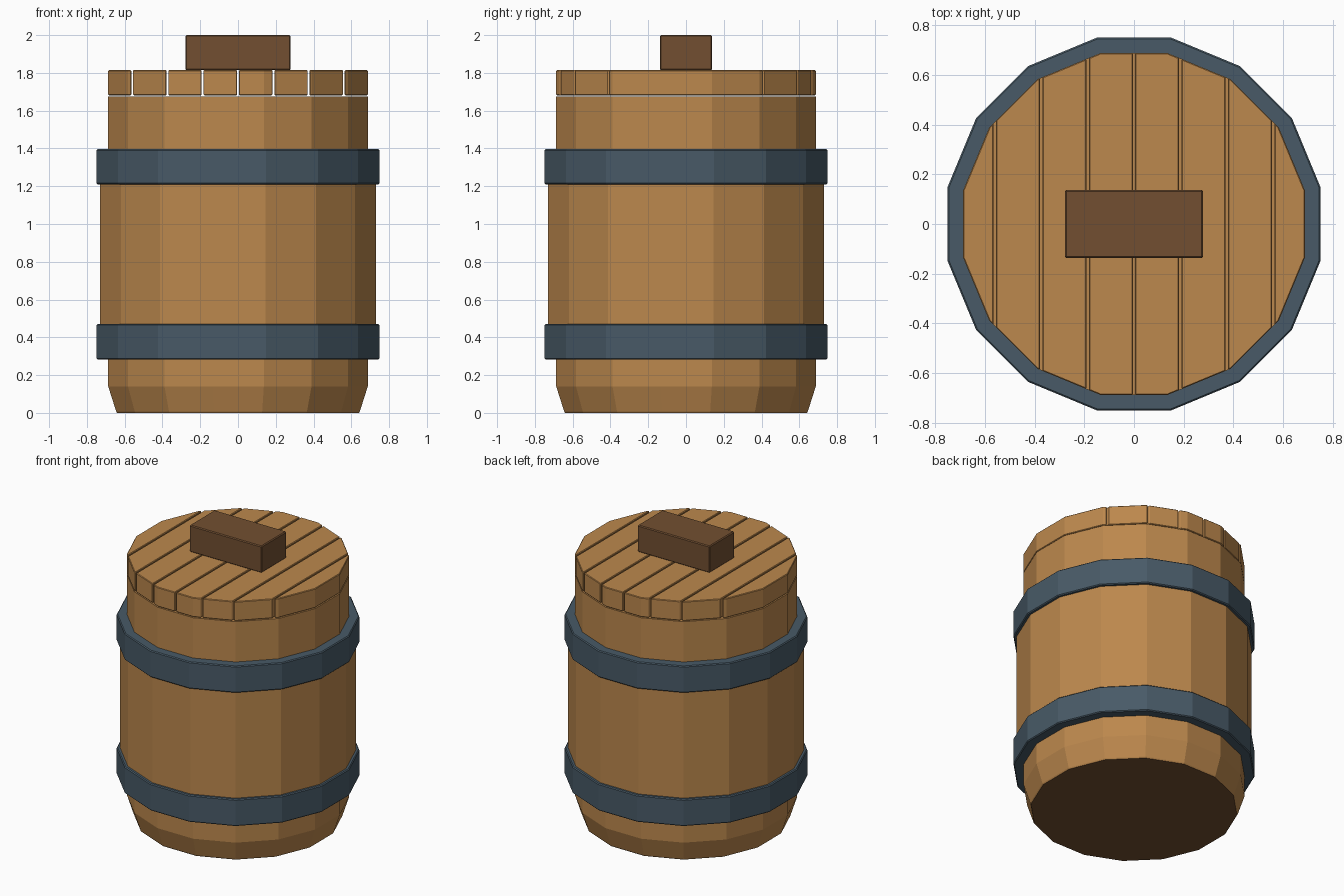
import bpy, bmesh, math

if "Cube" in bpy.data.objects:
    bpy.data.objects.remove(bpy.data.objects["Cube"])

SIDES = 16
COS = math.cos(math.pi / SIDES)


def srgb(r, g, b):
    f = lambda c: (c / 255 / 12.92) if c < 10 else ((c / 255 + 0.055) / 1.055) ** 2.4
    return (f(r), f(g), f(b), 1)


def material(name, rgb):
    m = bpy.data.materials.new(name)
    m.diffuse_color = srgb(*rgb)
    m.use_nodes = True
    m.node_tree.nodes["Principled BSDF"].inputs["Base Color"].default_value = m.diffuse_color
    return m


wood = material("light wood", (188, 136, 77))
dark = material("dark wood", (114, 79, 49))
iron = material("blue grey iron", (72, 90, 103))


def finish(name, bm, mats, bevel=0):
    bmesh.ops.recalc_face_normals(bm, faces=bm.faces)
    me = bpy.data.meshes.new(name)
    bm.to_mesh(me)
    bm.free()
    for m in mats:
        me.materials.append(m)
    ob = bpy.data.objects.new(name, me)
    bpy.context.collection.objects.link(ob)
    if bevel:
        mod = ob.modifiers.new("soft edge", 'BEVEL')
        mod.width = bevel
        mod.segments = 1
        mod.limit_method = 'ANGLE'
        mod.angle_limit = math.radians(50)
    return ob


def turned(profile, closed=False):
    """Sixteen-sided solid from (flat-to-centre distance, height) points."""
    bm = bmesh.new()
    rings = []
    for r, z in profile:
        ring = []
        for i in range(SIDES):
            a = 2 * math.pi * (i + 0.5) / SIDES
            ring.append(bm.verts.new((r / COS * math.cos(a), r / COS * math.sin(a), z)))
        rings.append(ring)
    pairs = list(zip(rings, rings[1:]))
    if closed:
        pairs.append((rings[-1], rings[0]))
    for lo, hi in pairs:
        for i in range(SIDES):
            j = (i + 1) % SIDES
            bm.faces.new((lo[i], lo[j], hi[j], hi[i]))
    if not closed:
        bm.faces.new(rings[0][::-1])
        bm.faces.new(rings[-1])
    return bm


# Barrel body, with a dark underside
bm = turned([(0.64, 0), (0.645, 0.008), (0.687, 0.14), (0.687, 0.32), (0.73, 0.40),
             (0.73, 1.28), (0.687, 1.36), (0.687, 1.676)])
for f in bm.faces:
    if f.calc_center_median().z < 0.001:
        f.material_index = 1
finish("barrel_body", bm, [wood, dark])

# Iron hoops
for name, z0, z1 in (("lower_hoop", 0.283, 0.47), ("upper_hoop", 1.21, 1.396)):
    bm = turned([(0.68, z0), (0.75, z0), (0.75, z1), (0.68, z1)], closed=True)
    finish(name, bm, [iron], 0.006)

# Lid planks, cut from a sixteen-sided disc
cuts = [-0.70, -0.56, -0.374, -0.187, 0, 0.187, 0.374, 0.56, 0.70]
GAP = 0.005
for n, (x0, x1) in enumerate(zip(cuts, cuts[1:])):
    bm = turned([(0.687, 1.681), (0.687, 1.815)])
    for x, d in ((x0 + GAP, -1), (x1 - GAP, 1)):
        geom = bm.verts[:] + bm.edges[:] + bm.faces[:]
        cut = bmesh.ops.bisect_plane(bm, geom=geom, plane_co=(x, 0, 0),
                                     plane_no=(d, 0, 0), clear_outer=True)
        edges = [e for e in cut["geom_cut"] if isinstance(e, bmesh.types.BMEdge)]
        if edges:
            bmesh.ops.holes_fill(bm, edges=edges)
    finish(f"lid_plank_{n + 1}", bm, [wood], 0.004)

# Handle block
bm = bmesh.new()
bmesh.ops.create_cube(bm, size=1)
for v in bm.verts:
    v.co = (v.co.x * 0.555, v.co.y * 0.275, 1.907 + v.co.z * 0.186)
finish("lid_handle", bm, [dark], 0.006)
